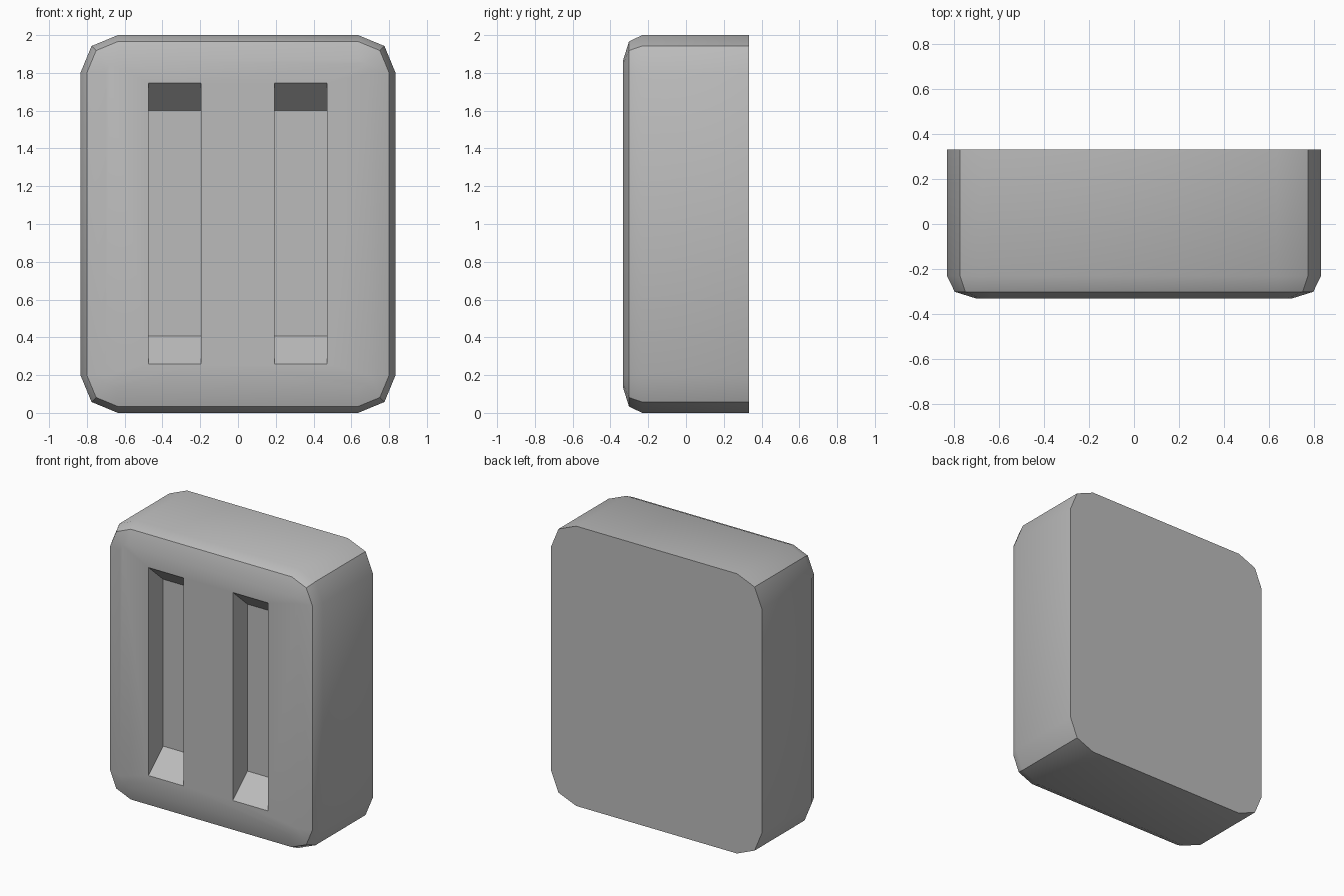
import bpy, bmesh, math

if "Cube" in bpy.data.objects:
    bpy.data.objects.remove(bpy.data.objects["Cube"])

grey = bpy.data.materials.new("plain grey")
grey.diffuse_color = (0.5, 0.5, 0.5, 1)
grey.use_nodes = True
grey.node_tree.nodes["Principled BSDF"].inputs["Base Color"].default_value = grey.diffuse_color


def make_object(name, bm):
    bmesh.ops.recalc_face_normals(bm, faces=bm.faces)
    mesh = bpy.data.meshes.new(name)
    bm.to_mesh(mesh)
    bm.free()
    mesh.materials.append(grey)
    obj = bpy.data.objects.new(name, mesh)
    bpy.context.collection.objects.link(obj)
    return obj


def loft(bm, rings):
    """Join closed rings of points with quads and cap both ends."""
    loops = [[bm.verts.new(p) for p in ring] for ring in rings]
    n = len(loops[0])
    for a, b in zip(loops, loops[1:]):
        for i in range(n):
            j = (i + 1) % n
            bm.faces.new((a[i], a[j], b[j], b[i]))
    bm.faces.new(loops[0])
    bm.faces.new(loops[-1])


def rounded_ring(y, inset):
    """Outline with two-segment corners, shrunk by inset."""
    r = 0.197 - inset
    cx, cz = 0.833 - 0.197, 1.0 - 0.197
    ring = []
    for k, (sx, sz) in enumerate(((1, 1), (-1, 1), (-1, -1), (1, -1))):
        for s in range(3):
            a = math.radians(90 * k + 45 * s)
            ring.append((sx * cx + r * math.cos(a), y, 1 + sz * cz + r * math.sin(a)))
    return ring


# Body: straight sides with a stepped bevel round the front
bm = bmesh.new()
loft(bm, [rounded_ring(y, d) for y, d in
          ((0.333, 0), (-0.232, 0), (-0.302, 0.034), (-0.333, 0.133))])
body = make_object("body", bm)

# Slots: two tall recesses with sloping ends
depth, slope = 0.166, 0.147
y_front, y_back, over = -0.333, -0.333 + depth, 0.05
extra = slope * over / depth
bm = bmesh.new()
for x0, x1 in ((-0.475, -0.197), (0.192, 0.470)):
    loft(bm, [[(x, y_front - over, 0.26 - extra), (x, y_front - over, 1.747 + extra),
               (x, y_back, 1.747 - slope), (x, y_back, 0.26 + slope)]
              for x in (x0, x1)])
cutter = make_object("slot_cutter", bm)
cutter.hide_render = True
cutter.hide_set(True)

cut = body.modifiers.new("slots", 'BOOLEAN')
cut.operation = 'DIFFERENCE'
cut.solver = 'EXACT'
cut.object = cutter

# Apply the cut, then shade smooth with sharp edges kept
bpy.context.view_layer.objects.active = body
body.select_set(True)
bpy.ops.object.modifier_apply(modifier=cut.name)
bpy.data.objects.remove(cutter)
bpy.ops.object.shade_smooth_by_angle(angle=math.radians(30))
